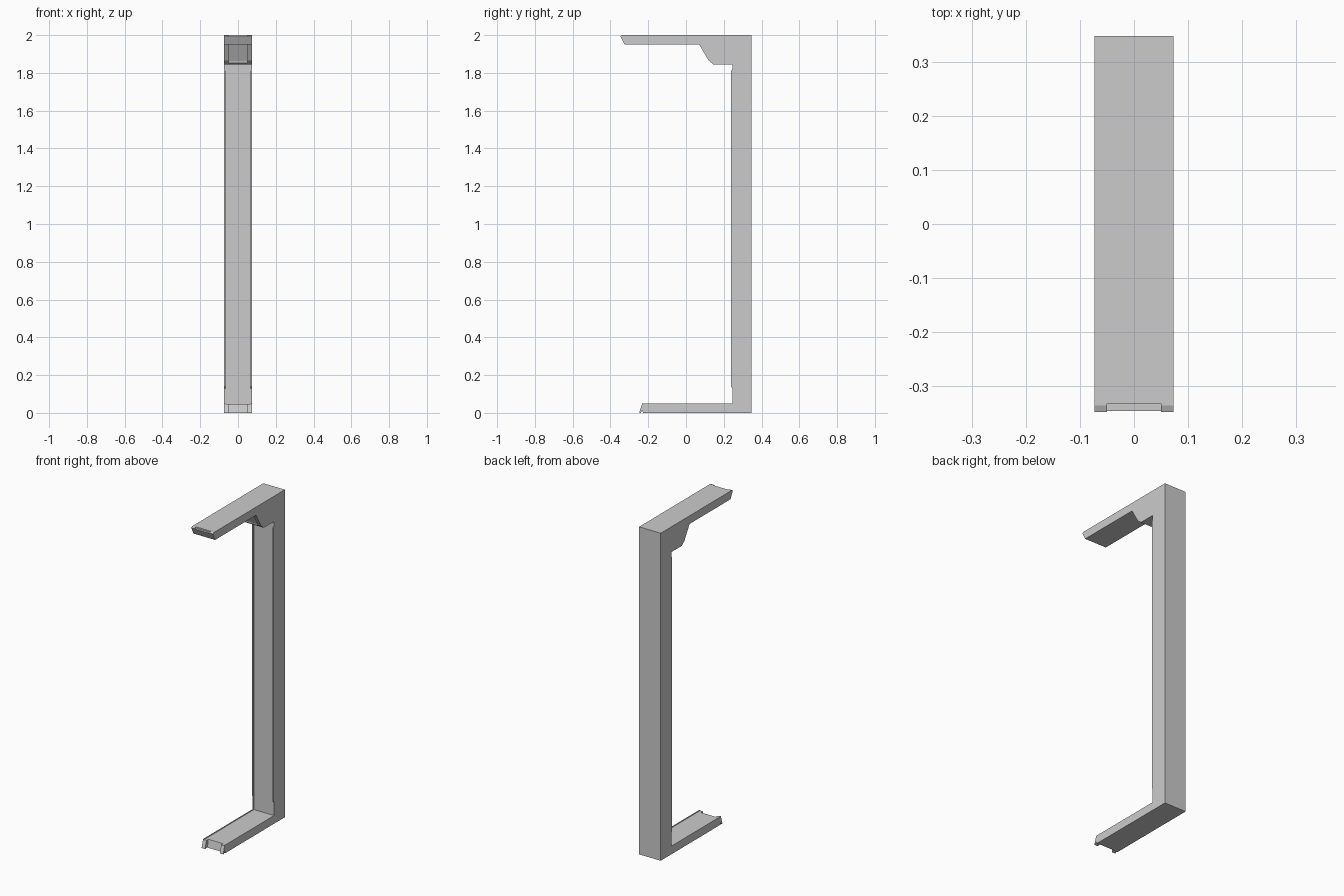
import bpy
import bmesh

default = bpy.data.objects.get("Cube")
if default:
    bpy.data.objects.remove(default, do_unlink=True)

grey = bpy.data.materials.new("light grey")
grey.use_nodes = True
colour = (0.6, 0.6, 0.6, 1)
grey.diffuse_color = colour
grey.node_tree.nodes["Principled BSDF"].inputs["Base Color"].default_value = colour


def prism(name, profile, half_width):
    """Extrude a side profile of (y, z) points across x."""
    bm = bmesh.new()
    face = bm.faces.new([bm.verts.new((-half_width, y, z)) for y, z in profile])
    result = bmesh.ops.extrude_face_region(bm, geom=[face])
    verts = [v for v in result["geom"] if isinstance(v, bmesh.types.BMVert)]
    bmesh.ops.translate(bm, verts=verts, vec=(2 * half_width, 0, 0))
    bmesh.ops.recalc_face_normals(bm, faces=bm.faces)
    mesh = bpy.data.meshes.new(name)
    bm.to_mesh(mesh)
    bm.free()
    mesh.materials.append(grey)
    obj = bpy.data.objects.new(name, mesh)
    bpy.context.collection.objects.link(obj)
    return obj


# Upright with a long top arm, a corner gusset and a shorter bottom arm
back_and_top = [(0.348, 0), (0.348, 2), (-0.336, 2), (-0.348, 1.995), (-0.325, 1.95)]
gusset = [(0.07, 1.95), (0.12, 1.865), (0.145, 1.845), (0.245, 1.845)]
upright = [(0.245, 1.82), (0.238, 1.808), (0.238, 0.14), (0.245, 0.13), (0.245, 0.05)]
foot = [(-0.232, 0.05), (-0.246, 0.005), (-0.246, 0),
        (-0.239, 0), (-0.232, 0.014), (-0.228, 0)]
frame = prism("bracket_frame", back_and_top + gusset + upright + foot, 0.073)

# Recesses: both arm tips, the gusset, and the shallow channel between the rims
recesses = {
    "top_tip": (0.05, [(-0.37, 2.02), (-0.333, 2.02), (-0.333, 1.992), (-0.37, 1.992)]),
    "bottom_tip": (0.05, [(-0.27, -0.01), (-0.226, -0.01), (-0.212, 0.06), (-0.27, 0.06)]),
    "gusset": (0.05, [(0.0, 1.95), (0.09, 1.95), (0.135, 1.862), (0.142, 1.83), (0.0, 1.83)]),
    "channel": (0.067, [(-0.3, 0.047), (0.249, 0.047), (0.249, 1.83),
                        (0.2, 1.83), (0.2, 0.2), (-0.3, 0.2)]),
}
for name, (half_width, profile) in recesses.items():
    cutter = prism(name + "_cutter", profile, half_width)
    cutter.hide_render = True
    cutter.hide_set(True)
    cutter.display_type = "WIRE"
    cut = frame.modifiers.new(name + "_recess", "BOOLEAN")
    cut.operation = "DIFFERENCE"
    cut.solver = "EXACT"
    cut.object = cutter
